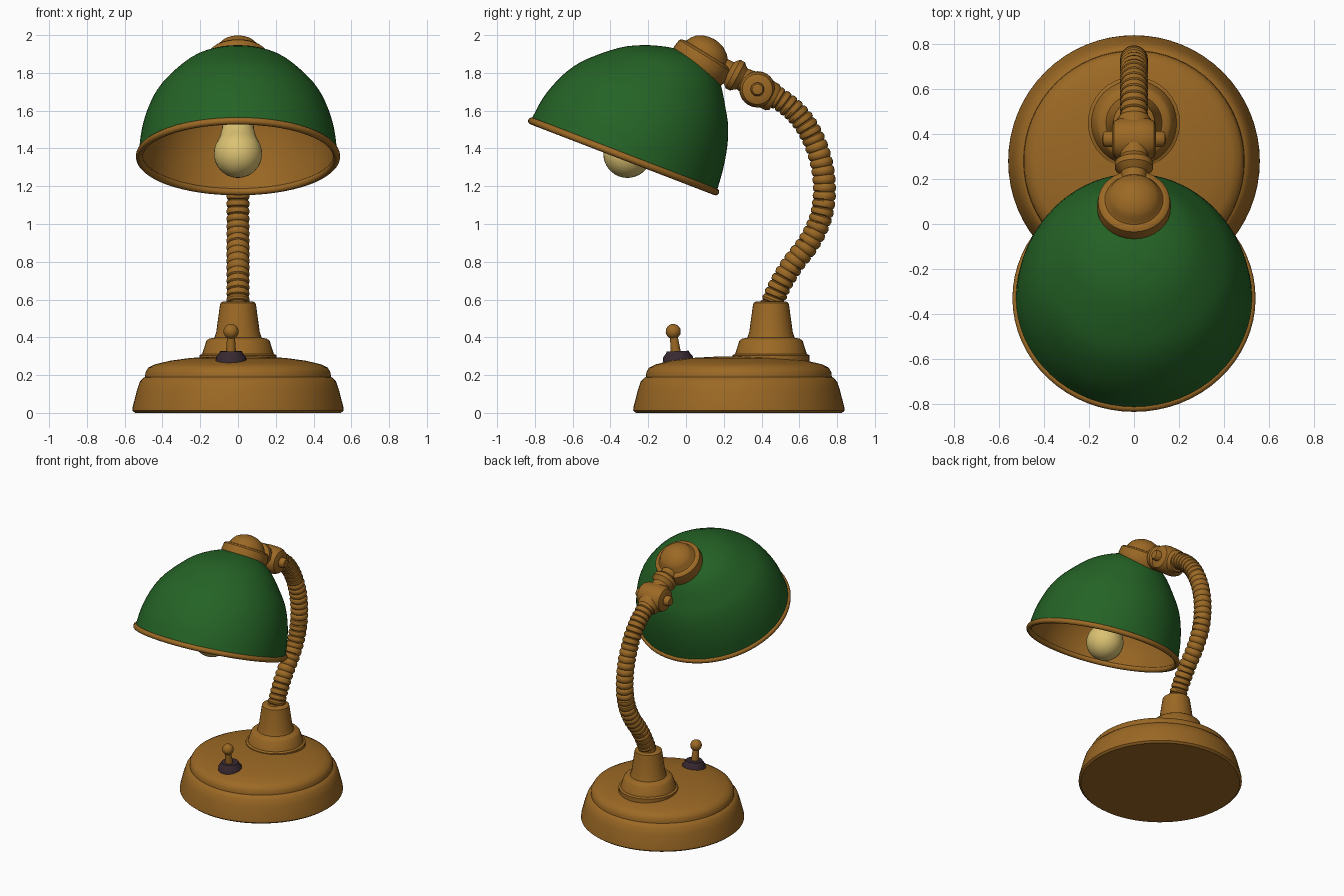
import bpy, bmesh, math
from mathutils import Vector

if "Cube" in bpy.data.objects:
    bpy.data.objects.remove(bpy.data.objects["Cube"])


def material(name, rgb):
    m = bpy.data.materials.new(name)
    m.diffuse_color = (*rgb, 1)
    m.use_nodes = True
    m.node_tree.nodes["Principled BSDF"].inputs["Base Color"].default_value = m.diffuse_color
    return m


BRASS = material("aged_brass", (0.33, 0.14, 0.018))
GREEN = material("green_enamel", (0.018, 0.125, 0.019))
GLASS = material("warm_bulb", (0.71, 0.54, 0.17))
DARK = material("dark_plastic", (0.04, 0.022, 0.03))


def loft(name, rings, mats, seg=32, split=None):
    """Skin circles given as (centre, axis, radius); faces past ring 'split' use mats[1]."""
    bm = bmesh.new()
    loops = []
    for c, axis, r in rings:
        axis = Vector(axis).normalized()
        u = Vector((0, 1, 0)) if abs(axis.x) > 0.9 else Vector((1, 0, 0))
        v = axis.cross(u)
        loops.append([bm.verts.new(Vector(c) + r * (math.cos(a) * u + math.sin(a) * v))
                      for a in (2 * math.pi * i / seg for i in range(seg))])
    for k, (a, b) in enumerate(zip(loops, loops[1:])):
        for i in range(seg):
            j = (i + 1) % seg
            f = bm.faces.new((a[i], a[j], b[j], b[i]))
            f.material_index = int(split is not None and k >= split)
    bm.faces.new(loops[0])
    bm.faces.new(loops[-1]).material_index = int(split is not None)
    bmesh.ops.recalc_face_normals(bm, faces=bm.faces)
    me = bpy.data.meshes.new(name)
    bm.to_mesh(me)
    bm.free()
    ob = bpy.data.objects.new(name, me)
    bpy.context.collection.objects.link(ob)
    for m in mats:
        me.materials.append(m)
    smooth(ob)
    return ob


def smooth(ob, angle=35):
    bpy.ops.object.select_all(action='DESELECT')
    ob.select_set(True)
    bpy.context.view_layer.objects.active = ob
    bpy.ops.object.shade_smooth_by_angle(angle=math.radians(angle))


def lathe(name, profile, origin, axis, mat, seg=32):
    """Turn a profile of (radius, height) about an axis."""
    o, a = Vector(origin), Vector(axis).normalized()
    return loft(name, [(o + a * h, a, max(r, 0.002)) for r, h in profile], [mat], seg)


def spline(pts, t):
    """Catmull-Rom through pts, t from 0 to 1."""
    n = len(pts) - 1
    k = min(int(t * n), n - 1)
    f = t * n - k
    p1, p2 = Vector(pts[k]), Vector(pts[k + 1])
    p0 = Vector(pts[k - 1]) if k else 2 * p1 - p2
    p3 = Vector(pts[k + 2]) if k + 2 <= n else 2 * p2 - p1
    return 0.5 * (2 * p1 + (p2 - p0) * f + (2 * p0 - 5 * p1 + 4 * p2 - p3) * f * f
                  + (3 * p1 - p0 - 3 * p2 + p3) * f ** 3)


UP = (0, 0, 1)

# Round stepped base
lathe("base", [(0.545, 0), (0.56, 0.012), (0.558, 0.03), (0.535, 0.12), (0.52, 0.165),
               (0.50, 0.187), (0.492, 0.19), (0.49, 0.215), (0.475, 0.24), (0.44, 0.257),
               (0.36, 0.276), (0.25, 0.291), (0.12, 0.298), (0, 0.30)], (0, 0.28, 0), UP, BRASS, 64)

# Stem socket on the base
lathe("stem_socket", [(0.205, 0.27), (0.205, 0.305), (0.19, 0.312), (0.168, 0.38), (0.155, 0.392),
                      (0.125, 0.398), (0.115, 0.43), (0.097, 0.56), (0.093, 0.582), (0.08, 0.59),
                      (0, 0.59)], (0, 0.45, 0), UP, BRASS)

# Toggle switch
tilt = (0, -0.12, 1)
lathe("switch_collar", [(0.083, -0.03), (0.08, 0.012), (0.062, 0.036), (0.058, 0.045), (0, 0.045)],
      (-0.037, -0.042, 0.282), (0, -0.04, 1), DARK, 20)
lathe("switch_lever", [(0.024, 0), (0.027, 0.03), (0.021, 0.115)]
      + [(0.04 * math.cos(a), 0.147 + 0.04 * math.sin(a))
         for a in (math.radians(d) for d in range(-60, 91, 15))],
      (-0.037, -0.05, 0.285), tilt, BRASS, 20)

# Ribbed gooseneck
path = [(0, 0.445, 0.55), (0, 0.49, 0.66), (0, 0.56, 0.78), (0, 0.65, 0.90), (0, 0.712, 1.03),
        (0, 0.733, 1.17), (0, 0.718, 1.32), (0, 0.67, 1.46), (0, 0.60, 1.57), (0, 0.51, 1.65),
        (0, 0.40, 1.71)]
BANDS = 34
rings = []
for b in range(BANDS):
    for f, r in ((0, 0.051), (0.14, 0.058), (0.5, 0.062), (0.86, 0.058)):
        t = (b + f) / BANDS
        rings.append((spline(path, t), spline(path, t + 0.001) - spline(path, t - 0.001 if t else t), r))
loft("gooseneck", rings, [BRASS], 24)

# Pivot knuckle with side knobs, and its sleeve
knuckle = (0, 0.378, 1.713)
half = [(0.06, 0.098), (0.08, 0.09), (0.092, 0.065), (0.096, 0.03)]
lathe("knuckle", [(0, -0.1)] + [(r, -h) for r, h in half] + [(r, h) for r, h in half[::-1]] + [(0, 0.1)],
      knuckle, (1, 0, 0), BRASS)
for side, s in (("left", -1), ("right", 1)):
    lathe("knuckle_knob_" + side, [(0.036, 0.08), (0.036, 0.125), (0.028, 0.138), (0, 0.142)],
          knuckle, (s, 0, 0), BRASS, 20)
lathe("knuckle_sleeve", [(0.08, 0.0), (0.078, 0.09), (0.066, 0.108), (0, 0.108)],
      knuckle, (0, 0.85, -0.45), BRASS)
lathe("shade_arm", [(0.055, -0.06), (0.058, 0.03), (0.072, 0.042), (0.085, 0.055), (0.085, 0.082),
                    (0.068, 0.1), (0.062, 0.11), (0.07, 0.17)],
      (0, 0.2, 1.82), (0, 0.88, -0.47), BRASS)

# Tilted, slightly sheared bowl shade: (height, radius, shift toward the back)
C = Vector((0, -0.33, 1.358))
W = Vector((0, 0.359, 0.933))
U = Vector((0, 0.933, -0.359))
bowl = [(0, 0.527, 0), (0.13, 0.513, 0.002), (0.25, 0.482, 0.01), (0.35, 0.438, 0.02),
        (0.43, 0.380, 0.033), (0.53, 0.288, 0.062), (0.585, 0.208, 0.088), (0.62, 0.125, 0.115),
        (0.636, 0.05, 0.135), (0.638, 0.003, 0.14)]
N = 27
prof = [spline(bowl, i / N) for i in range(N + 1)]
outer = [(C + W * h + U * s, W, max(r, 0.003)) for h, r, s in prof]
inner = [(C + W * h * 0.97 + U * s, W, max(r * 0.97, 0.002)) for h, r, s in prof]
loft("shade", inner[::-1] + outer, [BRASS, GREEN], 64, split=N + 1)

# Rolled rim
bpy.ops.mesh.primitive_torus_add(major_segments=64, minor_segments=12, major_radius=0.522,
                                 minor_radius=0.019, location=C,
                                 rotation=(-math.atan2(0.359, 0.933), 0, 0))
rim = bpy.context.object
rim.name = "shade_rim"
rim.data.materials.append(BRASS)
smooth(rim, 60)

# Domed cap on the shade
A = Vector((0, 0.52, 0.85)).normalized()
lathe("shade_cap", [(0.15, -0.06), (0.163, -0.03), (0.165, 0.0), (0.16, 0.04), (0.15, 0.05),
                    (0.13, 0.054), (0.122, 0.065), (0.113, 0.085), (0.095, 0.107), (0.06, 0.128),
                    (0.03, 0.137), (0, 0.14)], (0, 0.08, 1.857), A, BRASS)

# Bulb and its holder inside the shade
bulb = Vector((0, -0.31, 1.372))
globe = [(0.128 * math.cos(a), 0.128 * math.sin(a))
         for a in (math.radians(d) for d in range(-90, 31, 10))]
lathe("bulb", globe + [(0.097, 0.1), (0.085, 0.15), (0.08, 0.22), (0.078, 0.28)], bulb, A, GLASS, 24)
lathe("bulb_holder", [(0.085, 0.26), (0.095, 0.27), (0.095, 0.5), (0.095, 0.54)], bulb, A, BRASS, 24)
